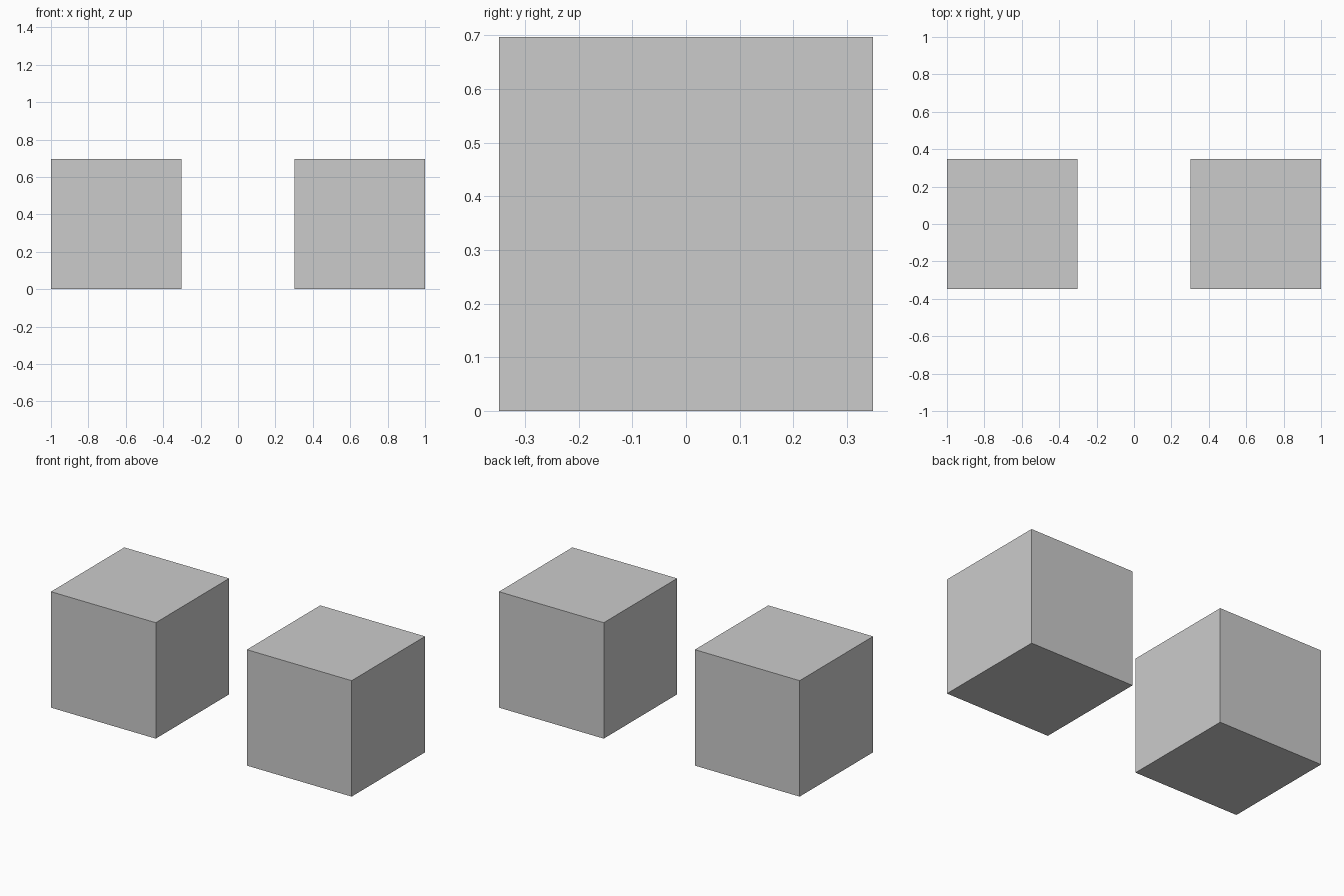
import bpy

if "Cube" in bpy.data.objects:
    bpy.data.objects.remove(bpy.data.objects["Cube"])

SIZE = 0.697          # edge length of each large cube
HALF = SIZE / 2
CX = 1 - HALF         # distance of each cube centre from the middle


def cube(name, size, location):
    bpy.ops.mesh.primitive_cube_add(size=size, location=location)
    obj = bpy.context.object
    obj.name = name
    return obj


# Left: one solid cube
cube("solid_cube", SIZE, (-CX, 0, HALF))

# Right: same-sized cube stacked from 2 x 2 x 2 touching small cubes
q = HALF / 2
for i in (-1, 1):
    for j in (-1, 1):
        for k in (-1, 1):
            cube("small_cube", HALF, (CX + i * q, j * q, HALF + k * q))
